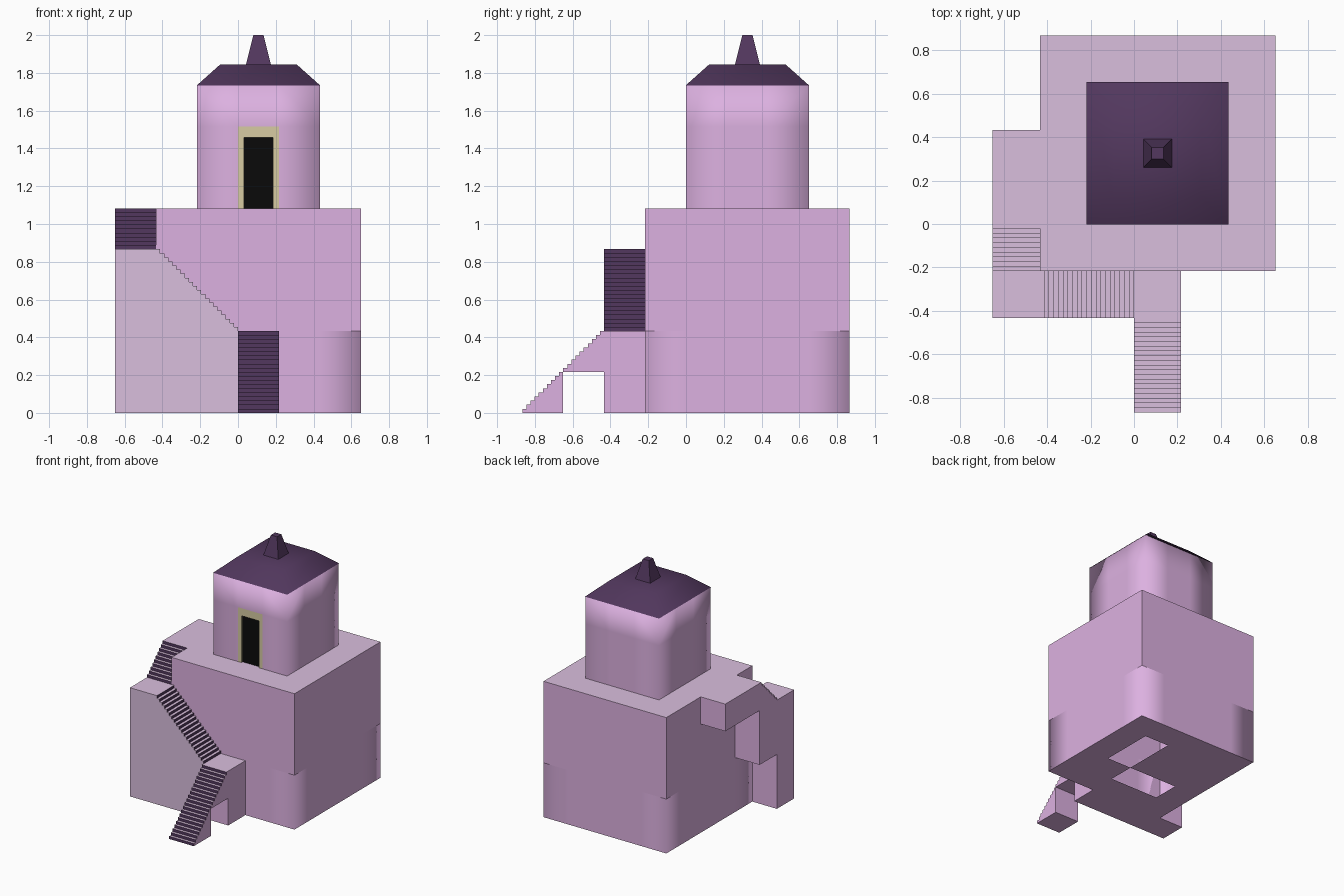
import bpy, bmesh
from mathutils import Vector

if "Cube" in bpy.data.objects:
    bpy.data.objects.remove(bpy.data.objects["Cube"])

U = 2.6 / 12          # building module
S = U / 10            # stair step


def material(name, rgb):
    m = bpy.data.materials.new(name)
    m.diffuse_color = (*rgb, 1)
    m.use_nodes = True
    m.node_tree.nodes["Principled BSDF"].inputs["Base Color"].default_value = m.diffuse_color
    return m


PINK = material("pink_plaster", (0.72, 0.44, 0.75))
PALE = material("pale_plaster", (0.70, 0.52, 0.73))
PURPLE = material("dark_purple", (0.085, 0.039, 0.112))
CREAM = material("cream_trim", (0.68, 0.60, 0.36))
BLACK = material("black_opening", (0.003, 0.003, 0.003))


def finish(name, bm, mats):
    me = bpy.data.meshes.new(name)
    bm.to_mesh(me)
    bm.free()
    for m in mats:
        me.materials.append(m)
    ob = bpy.data.objects.new(name, me)
    bpy.context.collection.objects.link(ob)
    return ob


def cell_box(name, origin, cells, skip, top_mat=PALE, smooth=None):
    """Shell of module-sized quads; skip(axis, side, centre) leaves openings."""
    bm = bmesh.new()
    cache = {}

    def vert(p):
        if p not in cache:
            cache[p] = bm.verts.new([(origin[k] + p[k]) * U for k in range(3)])
        return cache[p]

    for a in range(3):
        b, c = (a + 1) % 3, (a + 2) % 3
        for side in (0, 1):
            for i in range(cells[b]):
                for j in range(cells[c]):
                    if skip(a, side, (i, j)):
                        continue
                    pts = []
                    for di, dj in ((0, 0), (1, 0), (1, 1), (0, 1)):
                        p = [0, 0, 0]
                        p[a], p[b], p[c] = side * cells[a], i + di, j + dj
                        pts.append(vert(tuple(p)))
                    f = bm.faces.new(pts if side else pts[::-1])
                    f.material_index = 1 if (a == 2 and side) else 0
                    f.smooth = smooth is not None
    if smooth == "vertical":
        for e in bm.edges:
            if abs(e.verts[0].co.z - e.verts[1].co.z) < 1e-5 and len(e.link_faces) == 2:
                n0, n1 = (f.normal if f.normal.length else None for f in e.link_faces)
                for f in e.link_faces:
                    f.normal_update()
                if e.link_faces[0].normal.dot(e.link_faces[1].normal) < 0.5:
                    e.smooth = False
    return finish(name, bm, [PINK, top_mat])


def box(name, lo, hi, mat, top=None):
    bm = bmesh.new()
    bmesh.ops.create_cube(bm, size=1)
    for v in bm.verts:
        v.co = [lo[k] if v.co[k] < 0 else hi[k] for k in range(3)]
    bm.normal_update()
    for f in bm.faces:
        f.material_index = 1 if f.normal.z > 0.5 else 0
    return finish(name, bm, [mat, top or mat])


def frustum(name, c, h0, z0, h1, z1, mat, smooth):
    bm = bmesh.new()
    rings = [[bm.verts.new((c[0] + sx * h, c[1] + sy * h, z))
              for sx, sy in ((-1, -1), (1, -1), (1, 1), (-1, 1))]
             for h, z in ((h0, z0), (h1, z1))]
    for i in range(4):
        k = (i + 1) % 4
        bm.faces.new((rings[0][i], rings[0][k], rings[1][k], rings[1][i]))
    bm.faces.new(rings[1])
    for f in bm.faces:
        f.smooth = smooth
    return finish(name, bm, [mat])


def flight(name, place, n, z0, bottom, side_mat=PINK):
    """Stair solid: profile in (distance, height), extruded one module wide."""
    prof = [(0, bottom)]
    if z0 > bottom:
        prof.append((0, z0))
    kinds = [0] * (len(prof) - 1)
    for i in range(n):
        prof += [(i * S, z0 + (i + 1) * S), ((i + 1) * S, z0 + (i + 1) * S)]
        kinds += [2, 1]
    prof.append((n * S, bottom))
    kinds += [0, 0]
    bm = bmesh.new()
    near, far = ([bm.verts.new(place(d, w, z)) for d, z in prof] for w in (0, U))
    for i, kind in enumerate(kinds):
        k = (i + 1) % len(prof)
        bm.faces.new((near[i], near[k], far[k], far[i])).material_index = kind
    for ring in (near, far[::-1]):
        bm.faces.new(ring).material_index = 3 if ring is near else 0
    bmesh.ops.recalc_face_normals(bm, faces=bm.faces)
    return finish(name, bm, [PINK, PALE, PURPLE, side_mat])


# Main block: soft-cornered lower walls with floor openings, sharp upper walls
holes = {(3, 2), (3, 3), (1, 1), (2, 1)}
cell_box("lower_walls", (-2, -1, 0), (5, 5, 2),
         lambda a, s, ij: a == 2 and (s == 1 or ij in holes), smooth="vertical")
cell_box("upper_walls", (-2, -1, 2), (5, 5, 3), lambda a, s, ij: a == 2 and s == 0)

# Tower with a doorway in the front wall (axis y lists cells as z, x)
cell_box("tower", (-1, 0, 5), (3, 3, 3),
         lambda a, s, ij: (a == 2 and s == 0) or
         (a == 1 and s == 0 and ij in {(0, 1), (1, 1)}),
         top_mat=PINK, smooth="all")

# Roof and finial
centre = (U / 2, 1.5 * U)
frustum("roof", centre, 1.5 * U + 0.002, 8 * U, 0.202, 1.845, PURPLE, True)
frustum("finial", centre, 0.067, 1.84, 0.027, 2.0, PURPLE, False)

# Door surround and dark opening
T, DZ = 0.031, 5 * U
box("door_jamb_left", (0, 0, DZ), (T, 0.04, 7 * U), CREAM)
box("door_jamb_right", (U - T, 0, DZ), (U, 0.04, 7 * U), CREAM)
box("door_lintel", (T, 0, 7 * U - 0.06), (U - T, 0.04, 7 * U), CREAM)
box("door_opening", (T, 0.015, DZ), (U - T, 0.04, 7 * U - 0.06), BLACK)

# Stair flights climbing round the front left corner
flight("stair_foot", lambda d, w, z: (w, -4 * U + d, z), 10, 0, 0)
flight("stair_bridge", lambda d, w, z: (w, -3 * U + d, z), 10, U, U)
flight("stair_middle", lambda d, w, z: (-d, -2 * U + w, z), 20, 2 * U, 0, PALE)
flight("stair_upper", lambda d, w, z: (-3 * U + w, -U + d, z), 10, 4 * U, 2 * U)

# Landings
box("lower_landing", (0, -2 * U, 0), (U, -U, 2 * U), PINK, PALE)
corner = box("corner_landing", (-3 * U, -2 * U, 0), (-2 * U, -U, 4 * U), PINK, PALE)
for p in corner.data.polygons:      # front matches the pale stair side
    if p.normal.y < -0.5:
        p.material_index = 1
box("upper_landing", (-3 * U, 0, 4 * U), (-2 * U, 2 * U, 5 * U), PINK, PALE)
